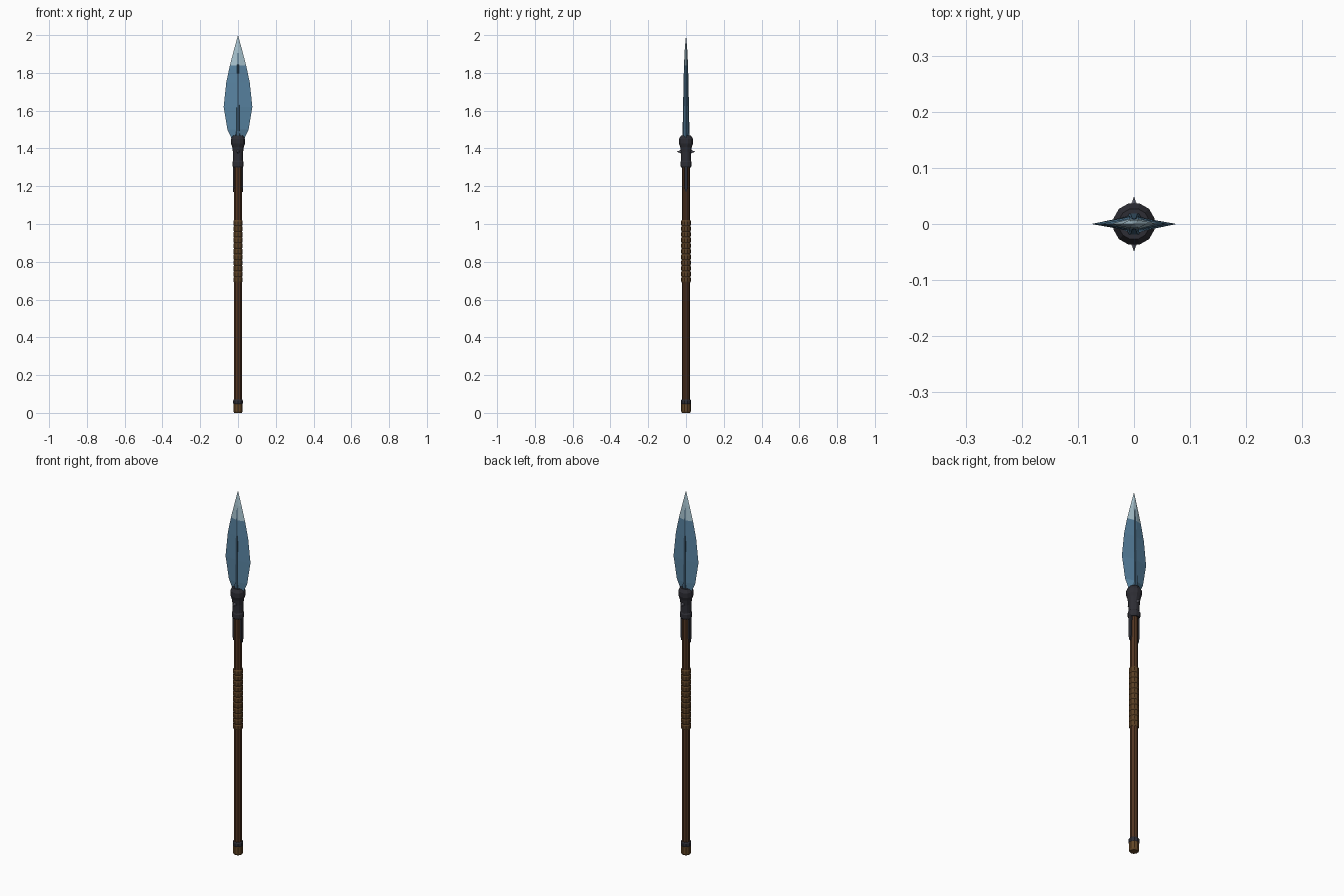
import bpy, bmesh, math
from mathutils import Matrix

if "Cube" in bpy.data.objects:
    bpy.data.objects.remove(bpy.data.objects["Cube"])


def mat(name, rgb):
    m = bpy.data.materials.new(name)
    m.diffuse_color = (*rgb, 1)
    m.use_nodes = True
    m.node_tree.nodes["Principled BSDF"].inputs["Base Color"].default_value = m.diffuse_color
    return m


BLUE = mat("blue steel", (0.10, 0.23, 0.36))
PALE = mat("pale steel edge", (0.40, 0.56, 0.64))
RIB = mat("dark blue rib", (0.055, 0.12, 0.19))
IRON = mat("black iron", (0.027, 0.027, 0.035))
WOOD = mat("brown wood", (0.085, 0.036, 0.016))
LEATHER = mat("tan leather", (0.105, 0.052, 0.018))
BRASS = mat("dull brass", (0.125, 0.062, 0.02))
SPIKE = mat("grey spike", (0.16, 0.16, 0.20))


def finish(name, bm, *mats):
    bmesh.ops.recalc_face_normals(bm, faces=bm.faces)
    me = bpy.data.meshes.new(name)
    bm.to_mesh(me)
    bm.free()
    for m in mats:
        me.materials.append(m)
    ob = bpy.data.objects.new(name, me)
    bpy.context.collection.objects.link(ob)
    return ob


def loft(bm, rings, close_top=True):
    """Bridge rings of 3D points; a one-point last ring makes a tip."""
    vr = [[bm.verts.new(p) for p in r] for r in rings]
    n = len(vr[0])
    bm.faces.new(vr[0])
    for a, b in zip(vr, vr[1:]):
        for i in range(n):
            j = (i + 1) % n
            if len(b) == 1:
                bm.faces.new((a[i], a[j], b[0]))
            else:
                bm.faces.new((a[i], a[j], b[j], b[i]))
    if len(vr[-1]) > 1:
        bm.faces.new(vr[-1])


def turned(name, profile, sides, m):
    bm = bmesh.new()
    loft(bm, [[(r * math.cos(math.tau * (i + .5) / sides),
                r * math.sin(math.tau * (i + .5) / sides), z)
               for i in range(sides)] for z, r in profile])
    return finish(name, bm, m)


# Shaft, butt cap and its band
turned("shaft", [(0.03, 0.021), (1.35, 0.021)], 10, WOOD)
turned("butt_cap", [(0, 0.021), (0.008, 0.026), (0.045, 0.026), (0.05, 0.024)], 10, BRASS)
turned("butt_band", [(0.045, 0.024), (0.05, 0.027), (0.066, 0.027), (0.072, 0.023)], 10, IRON)

# Leather grip with ridged turns
grip = []
N = 11
for k in range(N):
    z, h = 0.69 + 0.33 * k / N, 0.33 / N
    grip += [(z, 0.0225), (z + 0.2 * h, 0.0255), (z + 0.8 * h, 0.0255)]
turned("grip_wrap", grip + [(1.02, 0.0225)], 10, LEATHER)

# Collar socket
turned("socket", [(1.30, 0.027), (1.308, 0.031), (1.328, 0.031), (1.335, 0.027),
                  (1.38, 0.028), (1.408, 0.032), (1.425, 0.038), (1.45, 0.038),
                  (1.468, 0.028)], 12, IRON)

# Langets on both sides of the shaft, spikes front and back
for s, side in ((1, "right"), (-1, "left")):
    bm = bmesh.new()
    loft(bm, [[(s * x, y, z) for x, y in ((0.018, -w), (0.027, -w), (0.027, w), (0.018, w))]
              for z, w in ((1.17, 0.003), (1.19, 0.008), (1.31, 0.009))])
    finish("langet_" + side, bm, IRON)
for s, side in ((-1, "front"), (1, "back")):
    bm = bmesh.new()
    bmesh.ops.create_cone(bm, cap_ends=True, segments=6, radius1=0.011, radius2=0,
                          depth=0.026, matrix=Matrix.Translation((0, s * 0.036, 1.383))
                          @ Matrix.Rotation(-s * math.pi / 2, 4, 'X'))
    finish("spike_" + side, bm, SPIKE)


# Leaf blade with flat bevelled cheeks; the part above 1.84 is pale
bm = bmesh.new()
loft(bm, [[(w, 0, z), (0.008, t, z), (-0.008, t, z), (-w, 0, z), (-0.008, -t, z), (0.008, -t, z)]
          for z, w, t in ((1.44, 0.028, 0.016), (1.5, 0.056, 0.014), (1.62, 0.076, 0.012),
                          (1.75, 0.062, 0.010), (1.84, 0.043, 0.009), (1.92, 0.022, 0.007))]
     + [[(0, 0, 2.0)]])
blade = finish("blade", bm, BLUE, PALE)
for p in blade.data.polygons:
    p.material_index = int(p.center.z > 1.84)

# Raised middle rib on both faces
bm = bmesh.new()
loft(bm, [[(w, 0, z), (w * .5, t, z), (-w * .5, t, z), (-w, 0, z), (-w * .5, -t, z), (w * .5, -t, z)]
          for z, w, t in ((1.44, 0.022, 0.020), (1.5, 0.012, 0.018), (1.7, 0.010, 0.014),
                          (1.84, 0.007, 0.011), (1.93, 0.002, 0.006))])
finish("blade_rib", bm, RIB)
